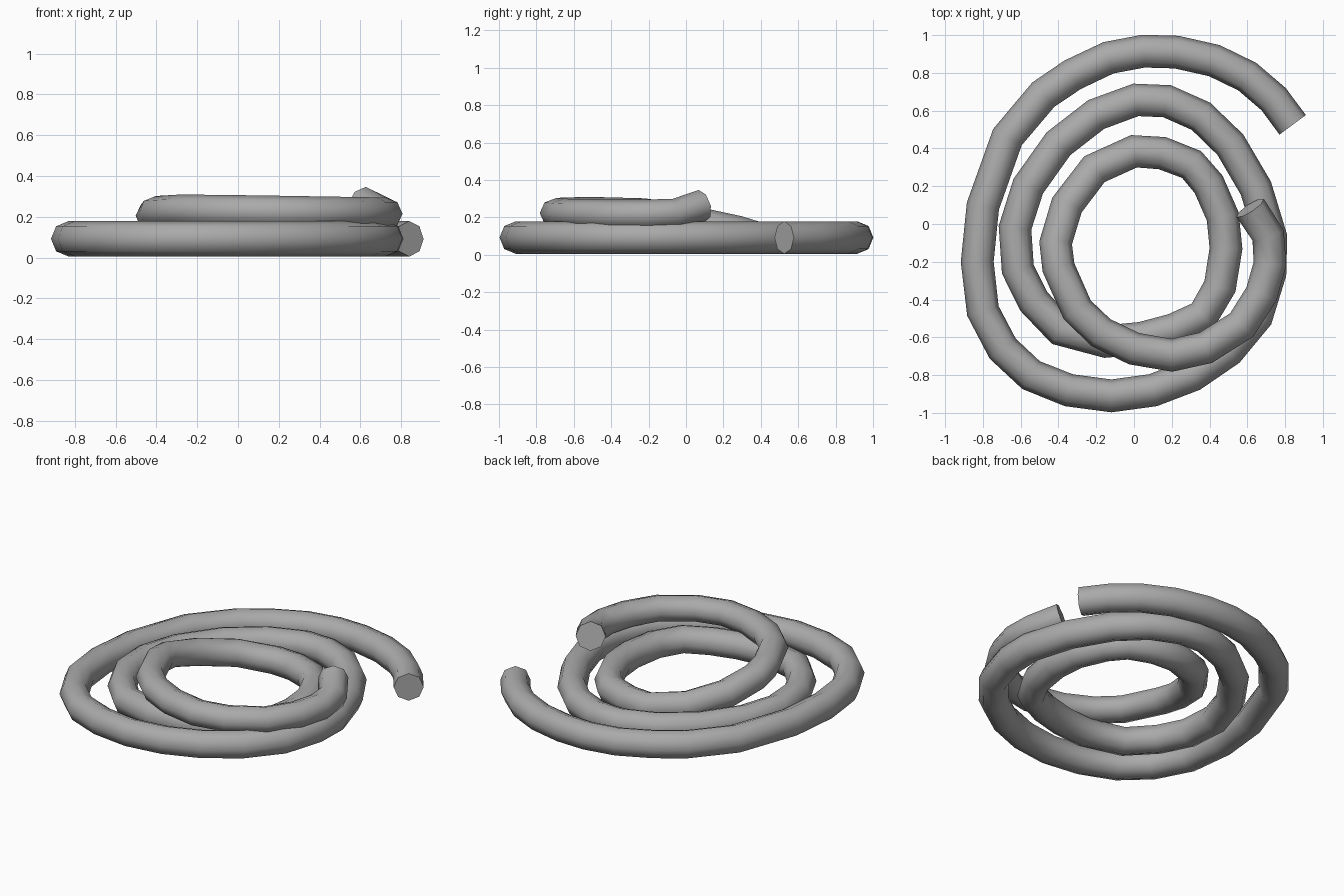
import bpy, bmesh, math
from mathutils import Vector

if "Cube" in bpy.data.objects:
    bpy.data.objects.remove(bpy.data.objects["Cube"])

RADIUS, SIDES, FLOOR = 0.087, 8, 0.092

# Centre line of the rope, loop by loop from the outer end
outer_loop = [(.84, .525), (.74, .66), (.60, .78), (.425, .865), (.225, .91), (.05, .915),
              (-.135, .88), (-.325, .79), (-.48, .685), (-.67, .46), (-.80, .095),
              (-.83, -.20), (-.80, -.46), (-.695, -.66), (-.545, -.80), (-.345, -.88),
              (-.12, -.91), (.10, -.88), (.31, -.80), (.50, -.67)]
middle_loop = [(.65, -.49), (.72, -.26), (.725, -.07), (.645, .19), (.51, .42), (.355, .57),
               (.175, .65), (.01, .657), (-.20, .58), (-.40, .425), (-.56, .20),
               (-.63, -.02), (-.615, -.24), (-.53, -.41), (-.39, -.56), (-.15, -.622)]
inner_loop = [(.04, -.605), (.21, -.56), (.365, -.485), (.455, -.33), (.487, -.13),
              (.47, .04), (.395, .21), (.305, .315), (.15, .375), (.0, .385)]
# Part of the rope that climbs and lies on top (x, y, z)
raised_loop = [(-.21, .29, .12), (-.355, .10, .16), (-.415, -.10, .205), (-.40, -.23, .222),
               (-.30, -.455, .228), (-.175, -.575, .228), (.0, -.66, .226), (.20, -.695, .223),
               (.38, -.655, .22), (.57, -.535, .217), (.675, -.37, .215), (.72, -.21, .215),
               (.71, -.06, .22), (.615, .085, .262)]

path = [Vector((x, y, FLOOR)) for x, y in outer_loop + middle_loop + inner_loop]
path += [Vector(p) for p in raised_loop]


def sweep_tube(name, points, radius, sides):
    """Sweep an upright polygon along the points and cap both ends."""
    bm = bmesh.new()
    rings = []
    last = len(points) - 1
    for i, p in enumerate(points):
        before = (p - points[max(i - 1, 0)]).normalized()
        after = (points[min(i + 1, last)] - p).normalized()
        tangent = (before + after).normalized()
        side = tangent.cross(Vector((0, 0, 1))).normalized()
        up = side.cross(tangent)
        # the raised layer is pressed slightly flat
        flat = 0.92 if 0.2 < p.z < 0.25 else 1.0
        rings.append([bm.verts.new(p + radius * (math.cos(a) * side + flat * math.sin(a) * up))
                      for a in (2 * math.pi * k / sides for k in range(sides))])
    for a, b in zip(rings, rings[1:]):
        for k in range(sides):
            n = (k + 1) % sides
            bm.faces.new((a[k], a[n], b[n], b[k]))
    bm.faces.new(rings[0])
    bm.faces.new(rings[-1])
    bmesh.ops.recalc_face_normals(bm, faces=bm.faces)
    mesh = bpy.data.meshes.new(name)
    bm.to_mesh(mesh)
    bm.free()
    obj = bpy.data.objects.new(name, mesh)
    bpy.context.collection.objects.link(obj)
    return obj


# Coiled rope
rope = sweep_tube("coiled_rope", path, RADIUS, SIDES)
grey = bpy.data.materials.new("rope grey")
grey.diffuse_color = (0.4, 0.4, 0.4, 1)
grey.use_nodes = True
grey.node_tree.nodes["Principled BSDF"].inputs["Base Color"].default_value = grey.diffuse_color
rope.data.materials.append(grey)

bpy.context.view_layer.objects.active = rope
rope.select_set(True)
bpy.ops.object.shade_smooth_by_angle(angle=math.radians(60))
